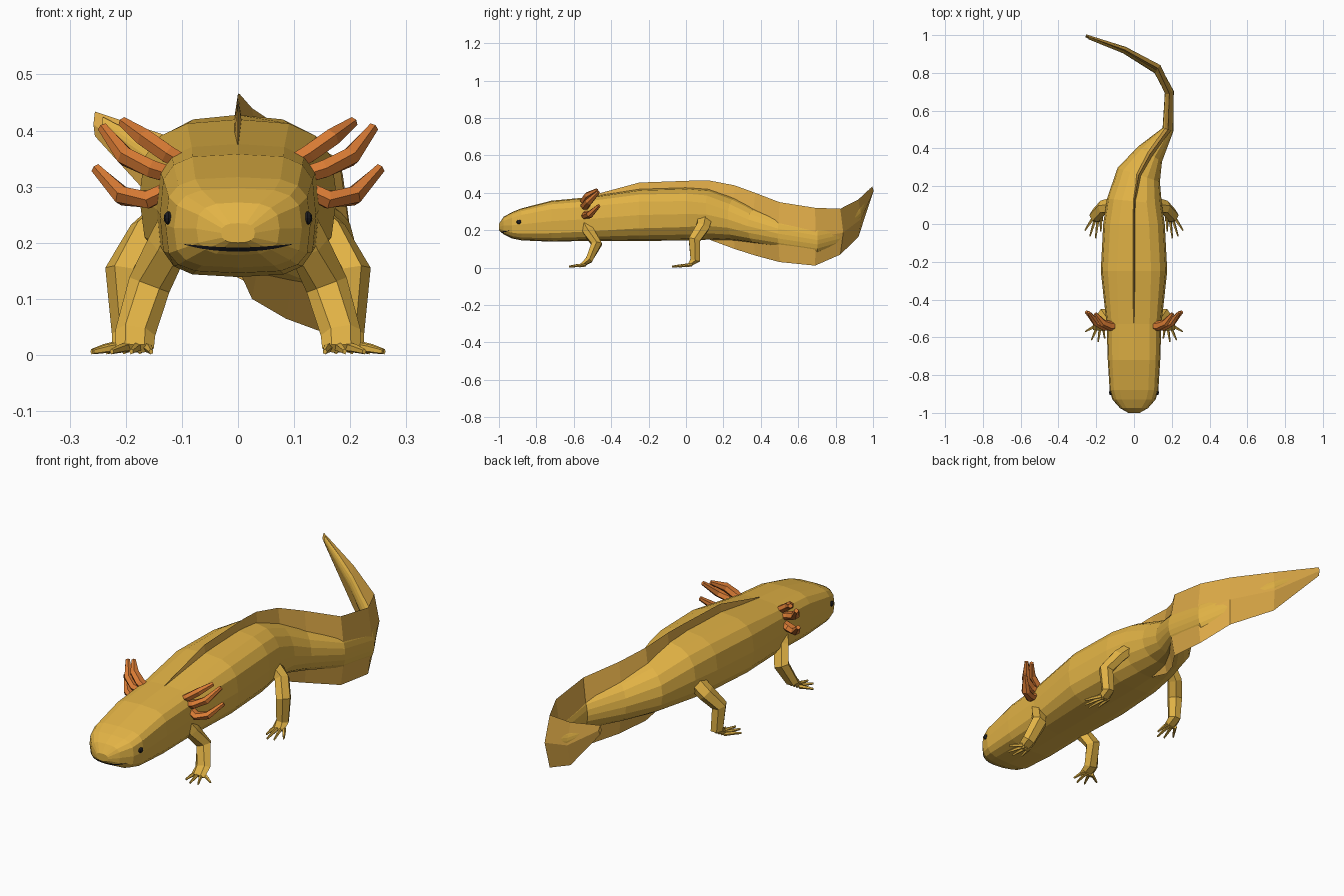
import bpy, bmesh, math
from mathutils import Vector
from mathutils.bvhtree import BVHTree

if "Cube" in bpy.data.objects:
    bpy.data.objects.remove(bpy.data.objects["Cube"])


def material(name, rgb):
    m = bpy.data.materials.new(name)
    m.diffuse_color = (*rgb, 1)
    m.use_nodes = True
    m.node_tree.nodes["Principled BSDF"].inputs["Base Color"].default_value = m.diffuse_color
    return m


GOLD = material("gold skin", (0.76, 0.45, 0.06))
FIN = material("fin skin", (0.74, 0.41, 0.065))
ORANGE = material("gill orange", (0.70, 0.20, 0.035))
BLACK = material("black", (0.012, 0.012, 0.015))


def loft(bm, rings):
    """Skin a list of closed rings and cap both ends."""
    loops = [[bm.verts.new(p) for p in r] for r in rings]
    for a, b in zip(loops, loops[1:]):
        n = len(a)
        for i in range(n):
            bm.faces.new((a[i], a[(i + 1) % n], b[(i + 1) % n], b[i]))
    bm.faces.new(loops[0][::-1])
    bm.faces.new(loops[-1])


def finish(bm, name, mat):
    bmesh.ops.recalc_face_normals(bm, faces=bm.faces)
    me = bpy.data.meshes.new(name)
    bm.to_mesh(me)
    me.materials.append(mat)
    ob = bpy.data.objects.new(name, me)
    bpy.context.collection.objects.link(ob)
    return ob


def tangents(pts):
    last = len(pts) - 1
    return [(pts[min(i + 1, last)] - pts[max(i - 1, 0)]).normalized()
            for i in range(last + 1)]


def tube(bm, pts, sizes, ref, sides=6):
    """Faceted limb; sizes are (radius across, radius along ref)."""
    pts = [Vector(p) for p in pts]
    rings = []
    for p, t, (ra, rb) in zip(pts, tangents(pts), sizes):
        a = t.cross(Vector(ref)).normalized()
        b = a.cross(t)
        rings.append([p + a * ra * math.cos(k) + b * rb * math.sin(k)
                      for k in (math.tau * (i + 0.5) / sides for i in range(sides))])
    loft(bm, rings)


def mirrored(ob):
    ob.modifiers.new("Mirror", 'MIRROR').use_mirror_merge = False


# body, head and tail core: x, y, half width, bottom, top, squareness
SPINE = [
    (0, -1.0, .030, .200, .235, 2.6),
    (0, -.975, .074, .178, .272, 3),
    (0, -.93, .114, .156, .297, 3.4),
    (0, -.88, .129, .146, .317, 3.6),
    (0, -.72, .139, .139, .358, 3.6),
    (0, -.53, .145, .143, .376, 3.4),
    (0, -.25, .176, .143, .420, 2.9),
    (0, 0, .163, .145, .428, 2.7),
    (.002, .12, .146, .150, .420, 2.4),
    (.025, .26, .118, .145, .372, 2.1),
    (.085, .37, .075, .130, .315, 2),
    (.18, .50, .030, .110, .255, 1.9),
    (.187, .70, .024, .080, .215, 1.8),
    (.125, .815, .023, .120, .235, 1.8),
    (-.05, .92, .018, .235, .325, 1.8),
    (-.24, .985, .007, .396, .424, 2),
]
heads = tangents([Vector((r[0], r[1], 0)) for r in SPINE])
rings = []
for (x, y, w, zb, zt, n), t in zip(SPINE, heads):
    ring = []
    for i in range(16):
        c, s = math.cos(math.tau * i / 16), math.sin(math.tau * i / 16)
        u = math.copysign(abs(c) ** (2 / n), c) * w
        v = math.copysign(abs(s) ** (2 / n), s) * (zt - zb) / 2
        ring.append((x + t.y * u, y - t.x * u, (zb + zt) / 2 + v))
    rings.append(ring)
bm = bmesh.new()
loft(bm, rings)
finish(bm, "body", GOLD)
skin = BVHTree.FromBMesh(bm)

# fin along the back and around the tail: x, y, lower edge, upper edge, half width
FINS = [
    (0, -.55, .30, .374, .012), (0, -.25, .30, .455, .014),
    (0, .05, .20, .466, .016), (.003, .13, .148, .465, .02),
    (.025, .26, .100, .440, .03), (.085, .37, .065, .400, .03),
    (.18, .50, .030, .350, .026), (.187, .69, .011, .320, .022),
    (.125, .825, .070, .315, .022), (-.05, .922, .165, .365, .017),
    (-.255, .996, .390, .434, .008),
]
ft = tangents([Vector((r[0], r[1], 0)) for r in FINS])
rings = []
for (x, y, zb, zt, th), t in zip(FINS, ft):
    zm = zb + (zt - zb) * .48
    rings.append([(x, y, zt), (x + t.y * th, y - t.x * th, zm),
                  (x, y, zb), (x - t.y * th, y + t.x * th, zm)])
bm = bmesh.new()
loft(bm, rings)
finish(bm, "back_and_tail_fin", FIN)

# mouth: thin dark smile laid on the snout
rings = []
for i in range(13):
    x = -.095 + .19 * i / 12
    k = abs(x) / .095
    z, h = .188 + .009 * k * k, .003 * (1 - k ** 3) + .0006
    ring = []
    for dz, dy in ((h, -.002), (-h, -.002), (-h, .01), (h, .01)):
        hit = skin.ray_cast(Vector((x, -2, z + dz)), Vector((0, 1, 0)))[0]
        ring.append((x, hit.y + dy, z + dz))
    rings.append(ring)
bm = bmesh.new()
loft(bm, rings)
finish(bm, "mouth", BLACK)

# eyes: flattened beads on the sides of the head
bm = bmesh.new()
bmesh.ops.create_uvsphere(bm, u_segments=8, v_segments=6, radius=.014)
bmesh.ops.scale(bm, verts=bm.verts, vec=(.6, 1, .85))
bmesh.ops.translate(bm, verts=bm.verts, vec=(.124, -.893, .244))
mirrored(finish(bm, "eyes", BLACK))

# gills, three per side
GILLS = [
    [(.085, -.54, .335), (.125, -.540, .358), (.165, -.525, .386), (.205, -.475, .415)],
    [(.10, -.535, .315), (.155, -.540, .332), (.200, -.520, .353), (.241, -.468, .405)],
    [(.12, -.53, .297), (.160, -.535, .277), (.205, -.515, .283), (.253, -.465, .332)],
]
bm = bmesh.new()
for g in GILLS:
    tube(bm, g, [(.016, .020), (.018, .026), (.018, .022), (.010, .010)], (0, 1, 0))
mirrored(finish(bm, "gills", ORANGE))


def leg(name, joints, sizes, toes):
    bm = bmesh.new()
    tube(bm, joints, sizes, (1, 0, 0))
    ankle = Vector(joints[-2])
    for i, (tx, ty) in enumerate(toes):
        base = Vector((ankle.x - .02 + .014 * i, ankle.y - .02, .015))
        mid = base.lerp(Vector((tx, ty, .008)), .5)
        tube(bm, [base, mid, (tx, ty, .006)],
             [(.009, .010), (.007, .008), (.004, .005)], (0, 0, 1), 5)
    mirrored(finish(bm, name, GOLD))


# legs with bent joints and splayed toes
leg("front_legs",
    [(.105, -.545, .24), (.125, -.52, .195), (.158, -.478, .125),
     (.183, -.520, .04), (.184, -.560, .012)],
    [(.030, .035), (.034, .038), (.032, .038), (.022, .036), (.010, .034)],
    [(.155, -.605), (.190, -.625), (.225, -.615), (.258, -.570)])
leg("hind_legs",
    [(.11, .10, .265), (.165, .088, .215), (.203, .045, .150),
     (.195, .050, .04), (.195, .015, .012)],
    [(.045, .030), (.040, .032), (.036, .034), (.030, .030), (.010, .030)],
    [(.175, -.040), (.203, -.075), (.233, -.065), (.260, -.035)])
